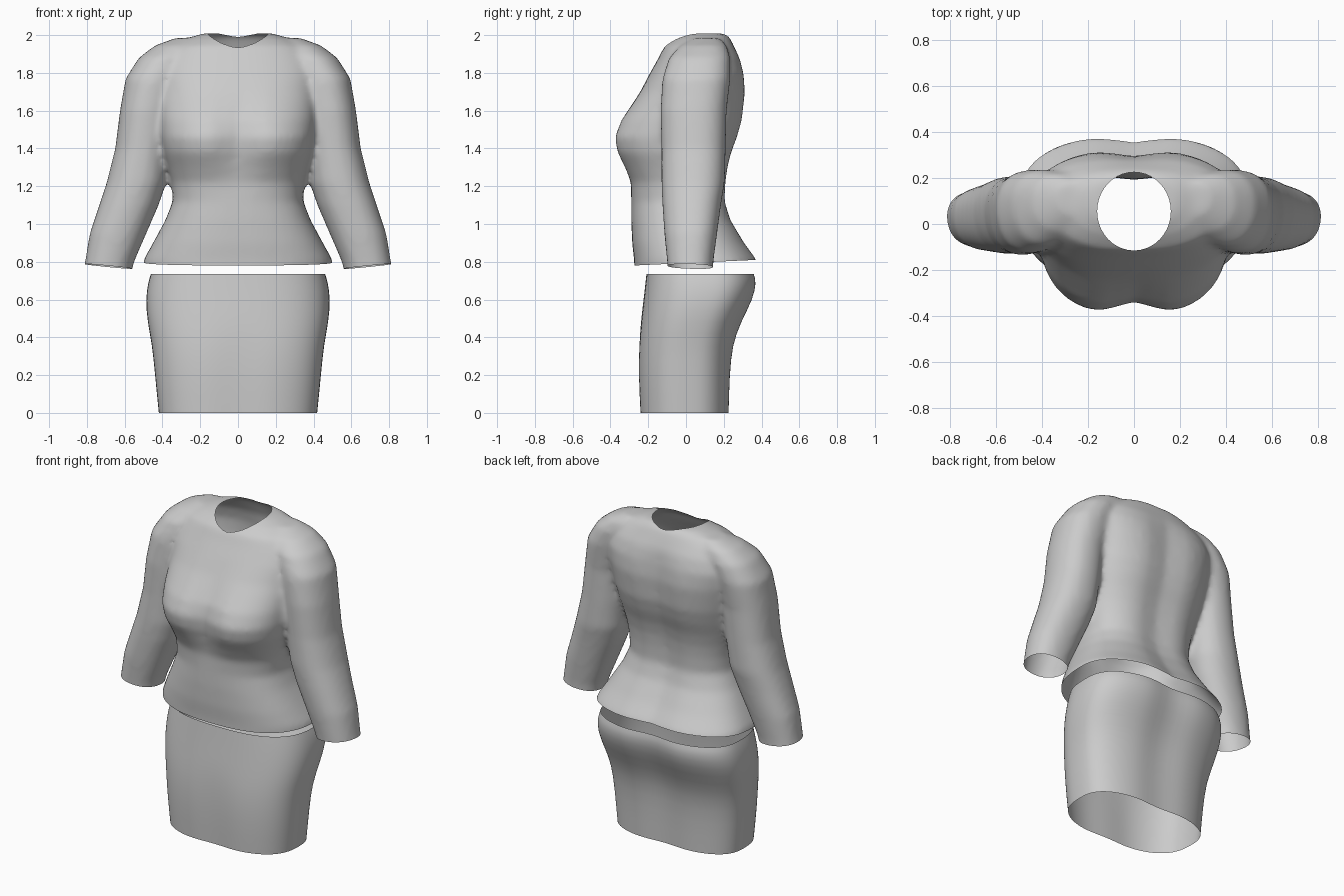
import bpy, bmesh, math
from mathutils import Vector

cube = bpy.data.objects.get("Cube")
if cube:
    bpy.data.objects.remove(cube)

fabric = bpy.data.materials.new("light grey fabric")
fabric.use_nodes = True
GREY = (0.6, 0.6, 0.6, 1)
fabric.diffuse_color = GREY
fabric.node_tree.nodes["Principled BSDF"].inputs["Base Color"].default_value = GREY


def section(z, x0, x1, front, back, dent_f=0, dent_b=0, power=0.8, n=48):
    """Rounded cross-section with optional dents along the centre line."""
    mid, half = (x0 + x1) / 2, (x1 - x0) / 2
    cy = front * 0.45 + back * 0.55
    ring = []
    for i in range(n):
        a = math.tau * i / n
        c, s = math.cos(a), math.sin(a)
        x = mid + half * math.copysign(abs(c) ** power, c)
        reach = back - cy if s > 0 else cy - front
        y = cy + reach * math.copysign(abs(s) ** power, s)
        fall = math.exp(-(x / 0.11) ** 2)
        y += fall * (-dent_b if s > 0 else dent_f)
        ring.append((x, y, z))
    return ring


def loft(bm, rings, capped):
    loops = [[bm.verts.new(p) for p in r] for r in rings]
    for lo, hi in zip(loops, loops[1:]):
        for i in range(len(lo)):
            j = (i + 1) % len(lo)
            bm.faces.new((lo[i], lo[j], hi[j], hi[i]))
    if capped:
        bm.faces.new(loops[0][::-1])
        bm.faces.new(loops[-1])


def make(name, bm):
    bmesh.ops.recalc_face_normals(bm, faces=bm.faces)
    me = bpy.data.meshes.new(name)
    bm.to_mesh(me)
    bm.free()
    ob = bpy.data.objects.new(name, me)
    bpy.context.collection.objects.link(ob)
    me.materials.append(fabric)
    return ob


def apply_all(ob):
    dg = bpy.context.evaluated_depsgraph_get()
    ob.data = bpy.data.meshes.new_from_object(ob.evaluated_get(dg))
    ob.modifiers.clear()


def smooth(ob):
    for p in ob.data.polygons:
        p.use_smooth = True


# Blouse body: height, half width, front, back, front dent, back dent
body = [
    (0.70, 0.51, -0.27, 0.41, 0, 0.03),
    (0.81, 0.50, -0.275, 0.385, 0, 0.03),
    (0.90, 0.45, -0.285, 0.32, 0, 0.03),
    (1.02, 0.385, -0.29, 0.25, 0, 0.03),
    (1.12, 0.345, -0.29, 0.22, 0, 0.03),
    (1.22, 0.35, -0.30, 0.225, 0.01, 0.03),
    (1.30, 0.37, -0.34, 0.235, 0.03, 0.03),
    (1.38, 0.395, -0.385, 0.255, 0.055, 0.03),
    (1.46, 0.41, -0.40, 0.285, 0.06, 0.03),
    (1.55, 0.42, -0.36, 0.31, 0.04, 0.03),
    (1.70, 0.43, -0.25, 0.325, 0.01, 0.03),
    (1.80, 0.44, -0.19, 0.315, 0, 0.025),
    (1.88, 0.41, -0.145, 0.29, 0, 0.01),
    (1.94, 0.36, -0.115, 0.255, 0, 0),
    (1.98, 0.28, -0.06, 0.235, 0, 0),
    (2.01, 0.18, 0, 0.21, 0, 0),
]
# Sleeve: height, inner x, outer x, front, back
sleeve = [
    (0.68, 0.58, 0.83, -0.09, 0.14),
    (0.80, 0.55, 0.81, -0.10, 0.145),
    (0.95, 0.485, 0.785, -0.115, 0.165),
    (1.10, 0.42, 0.735, -0.125, 0.185),
    (1.22, 0.38, 0.695, -0.13, 0.205),
    (1.40, 0.36, 0.65, -0.13, 0.21),
    (1.60, 0.34, 0.625, -0.135, 0.215),
    (1.77, 0.30, 0.595, -0.125, 0.235),
    (1.88, 0.25, 0.525, -0.09, 0.235),
    (1.945, 0.20, 0.44, -0.03, 0.215),
    (1.985, 0.18, 0.33, 0.04, 0.18),
]
bm = bmesh.new()
loft(bm, [section(z, -w, w, *rest) for z, w, *rest in body], True)
for side in (1, -1):
    loft(bm, [section(z, *sorted((side * a, side * b)), f, k, power=0.9)
              for z, a, b, f, k in sleeve], True)
blouse = make("blouse", bm)

# Fuse body and sleeves into one garment
fuse = blouse.modifiers.new("fuse", 'REMESH')
fuse.mode = 'VOXEL'
fuse.voxel_size = 0.018
relax = blouse.modifiers.new("relax", 'SMOOTH')
relax.factor = 0.5
relax.iterations = 8
apply_all(blouse)

# Neck opening
NECK_X, NECK_Y, NECK_C = 0.16, 0.17, 0.055
bm = bmesh.new()
bmesh.ops.create_cone(bm, cap_ends=True, segments=40, radius1=1, radius2=1, depth=0.5)
bmesh.ops.scale(bm, vec=(NECK_X, NECK_Y, 1), verts=bm.verts)
bmesh.ops.translate(bm, vec=(0, NECK_C, 2.03), verts=bm.verts)
cutter = make("neck_cutter", bm)
cutter.hide_render = True
cut = blouse.modifiers.new("neck", 'BOOLEAN')
cut.operation = 'DIFFERENCE'
cut.solver = 'EXACT'
cut.object = cutter
apply_all(blouse)
bpy.data.objects.remove(cutter)

bm = bmesh.new()
bm.from_mesh(blouse.data)


def in_neck(p):
    return p.z > 1.7 and (p.x / NECK_X) ** 2 + ((p.y - NECK_C) / NECK_Y) ** 2 < 1


bmesh.ops.delete(bm, geom=[f for f in bm.faces if in_neck(f.calc_center_median())],
                 context='FACES')


# Open hem and cuffs, trimmed along slightly tilted planes
def trim(belongs, point, normal):
    point, normal = Vector(point), Vector(normal).normalized()
    faces = [f for f in bm.faces if belongs(f.calc_center_median())]
    geom = set(faces)
    for f in faces:
        geom.update(f.verts)
        geom.update(f.edges)
    bmesh.ops.bisect_plane(bm, geom=list(geom), plane_co=point, plane_no=normal)
    low = [f for f in bm.faces if belongs(f.calc_center_median())
           and (f.calc_center_median() - point).dot(normal) < 0]
    bmesh.ops.delete(bm, geom=low, context='FACES')


trim(lambda p: p.z < 0.84 and abs(p.x) < 0.53, (0, 0, 0.793), (0, -0.046, 1))
for side in (1, -1):
    trim(lambda p: p.z < 0.84 and side * p.x > 0.53,
         (side * 0.68, 0.02, 0.775), (-side * 0.1, 0.03, 1))
bm.to_mesh(blouse.data)
bm.free()
smooth(blouse)

# Skirt: height, half width, front, back, front dent, back dent
skirt_rows = [
    (0.00, 0.42, -0.25, 0.235, 0.015, 0.02),
    (0.20, 0.44, -0.26, 0.24, 0.015, 0.02),
    (0.36, 0.455, -0.255, 0.255, 0.01, 0.025),
    (0.48, 0.48, -0.24, 0.30, 0, 0.03),
    (0.60, 0.49, -0.225, 0.365, 0, 0.035),
    (0.69, 0.477, -0.215, 0.385, 0, 0.035),
    (0.735, 0.462, -0.21, 0.37, 0, 0.03),
]
bm = bmesh.new()
loft(bm, [section(z, -w, w, *rest, power=0.75) for z, w, *rest in skirt_rows], False)
skirt = make("skirt", bm)
skirt.modifiers.new("soften", 'SUBSURF').levels = 1
apply_all(skirt)
smooth(skirt)
